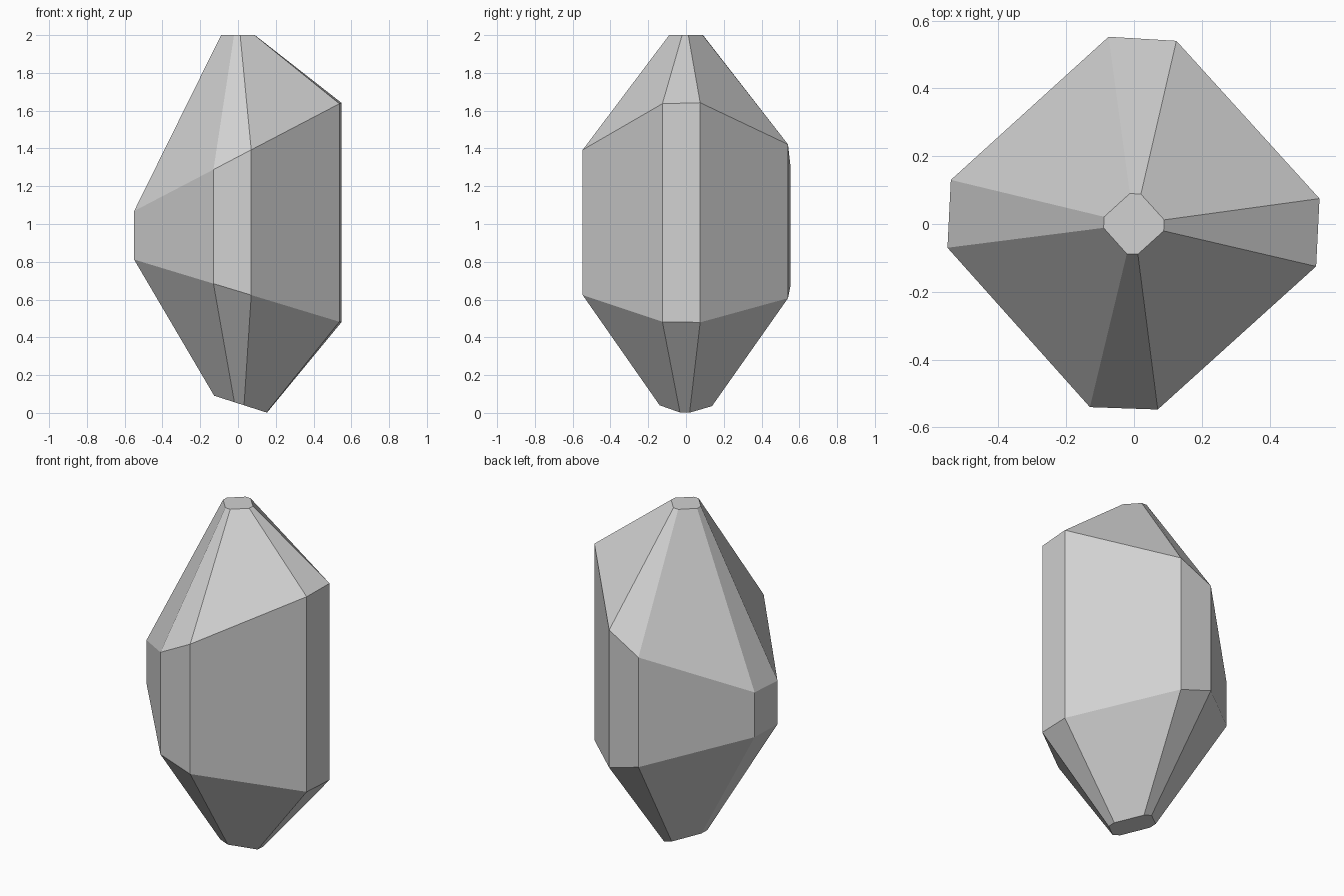
import bpy
import bmesh

cube = bpy.data.objects.get("Cube")
if cube:
    bpy.data.objects.remove(cube, do_unlink=True)

# Single stone colour
stone = bpy.data.materials.new("pale grey stone")
colour = (0.64, 0.64, 0.64, 1)
stone.use_nodes = True
stone.diffuse_color = colour
stone.node_tree.nodes["Principled BSDF"].inputs["Base Color"].default_value = colour

# Plan outline: a square with cut corners, slightly twisted
outline = [(0.547, 0.075), (0.125, 0.54), (-0.075, 0.552), (-0.54, 0.13),
           (-0.55, -0.07), (-0.13, -0.54), (0.07, -0.547), (0.537, -0.125)]

# Rings from the bottom up: scale, x shift, height at centre, tilt along x
rings = [(0.255, 0.014, 0.046, -0.32), (1, 0, 0.645, -0.303),
         (1, 0, 1.356, 0.523), (0.163, 0, 2, 0)]

bm = bmesh.new()
loops = []
for scale, shift, height, tilt in rings:
    loops.append([bm.verts.new((x * scale + shift, y * scale,
                                height + tilt * x * scale))
                  for x, y in outline])

# Side facets between neighbouring rings, then the two end facets
count = len(outline)
for low, high in zip(loops, loops[1:]):
    for i in range(count):
        j = (i + 1) % count
        bm.faces.new((low[i], low[j], high[j], high[i]))
bm.faces.new(loops[0][::-1])
bm.faces.new(loops[-1])
bmesh.ops.recalc_face_normals(bm, faces=bm.faces)

mesh = bpy.data.meshes.new("crystal")
bm.to_mesh(mesh)
bm.free()
mesh.materials.append(stone)
crystal = bpy.data.objects.new("crystal", mesh)
bpy.context.collection.objects.link(crystal)
